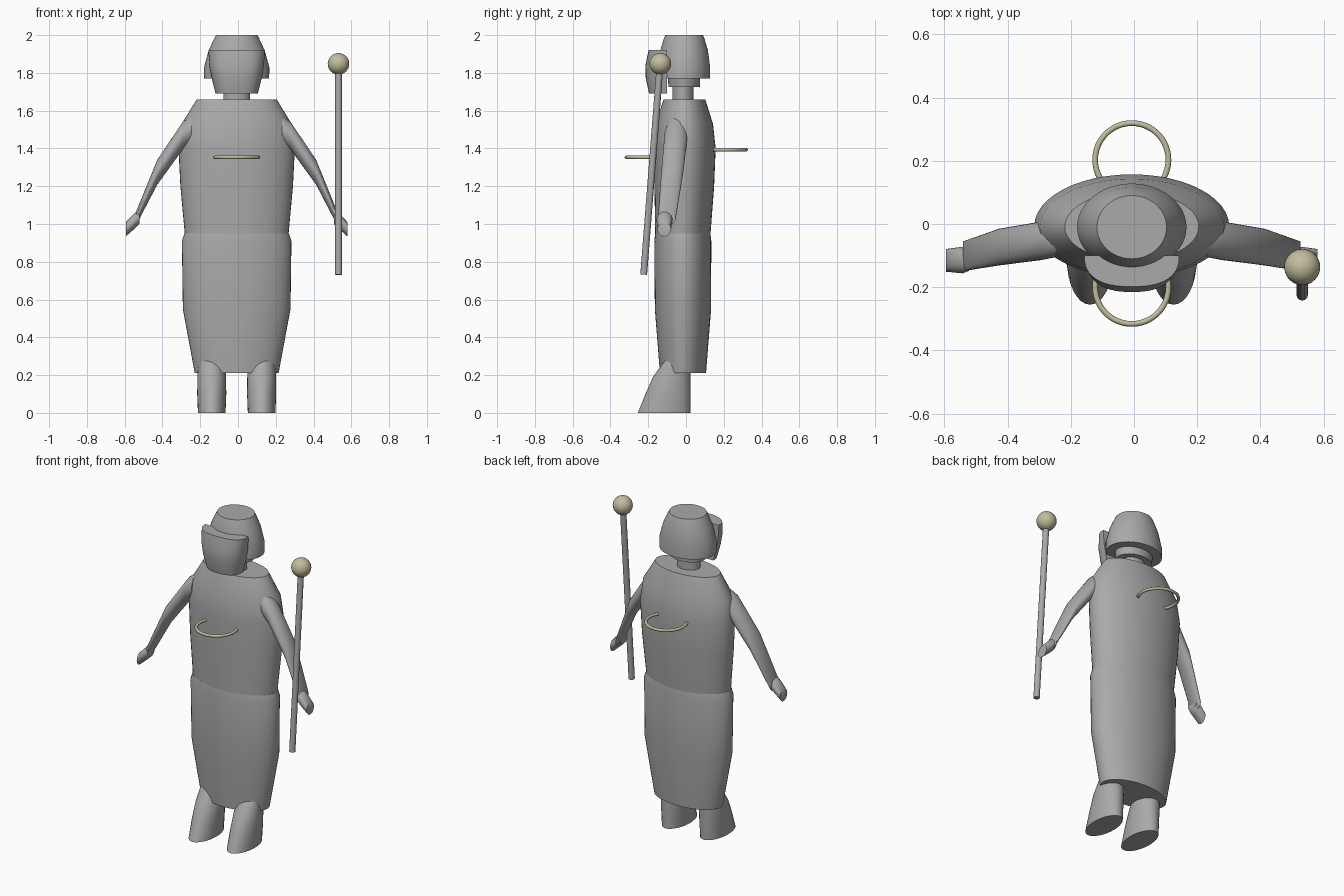
import bpy, bmesh
from math import cos, sin, pi, radians
from mathutils import Vector

if "Cube" in bpy.data.objects:
    bpy.data.objects.remove(bpy.data.objects["Cube"])

MID = -0.007  # x of the body's mirror plane


def material(name, rgb):
    mat = bpy.data.materials.new(name)
    mat.use_nodes = True
    mat.diffuse_color = (*rgb, 1)
    mat.node_tree.nodes["Principled BSDF"].inputs["Base Color"].default_value = (*rgb, 1)
    return mat


grey = material("grey", (0.4, 0.4, 0.4))
gold = material("pale gold", (0.54, 0.51, 0.34))


def finish(obj, name, mat, angle=35):
    obj.name = name
    obj.data.materials.append(mat)
    bpy.ops.object.select_all(action="DESELECT")
    obj.select_set(True)
    bpy.context.view_layer.objects.active = obj
    bpy.ops.object.shade_smooth_by_angle(angle=radians(angle))
    return obj


def loft(name, rings, mat=grey, angle=35):
    """Capped skin over a list of point rings."""
    bm = bmesh.new()
    rows = [[bm.verts.new(p) for p in ring] for ring in rings]
    n = len(rows[0])
    for a, b in zip(rows, rows[1:]):
        for i in range(n):
            j = (i + 1) % n
            bm.faces.new((a[i], a[j], b[j], b[i]))
    bm.faces.new(rows[0])
    bm.faces.new(rows[-1])
    bmesh.ops.recalc_face_normals(bm, faces=bm.faces)
    mesh = bpy.data.meshes.new(name)
    bm.to_mesh(mesh)
    bm.free()
    obj = bpy.data.objects.new(name, mesh)
    bpy.context.collection.objects.link(obj)
    return finish(obj, name, mat, angle)


def turns(n):
    return [2 * pi * i / n for i in range(n)]


def flat_ring(z, rx, ry, y, x=MID, n=48):
    """Horizontal ellipse."""
    return [(x + rx * cos(t), y + ry * sin(t), z) for t in turns(n)]


def side_ring(x, y, z, ry, rz, side, n=28):
    """Upright ellipse facing sideways, for arms and hands."""
    return [(MID + side * x, y + ry * cos(t), z + rz * sin(t)) for t in turns(n)]


# Robe
loft("robe_skirt", [flat_ring(*s) for s in (
    (0.21, 0.222, 0.122, -0.016), (0.55, 0.285, 0.149, -0.016),
    (0.91, 0.29, 0.151, -0.017), (0.95, 0.276, 0.146, -0.017))])
loft("robe_top", [flat_ring(*s) for s in (
    (0.94, 0.274, 0.146, -0.017), (1.2, 0.298, 0.158, -0.009), (1.4, 0.308, 0.163, -0.006),
    (1.53, 0.291, 0.153, -0.01), (1.66, 0.212, 0.11, -0.008))])

# Neck and helmet
loft("neck", [flat_ring(1.64, 0.071, 0.056, -0.016), flat_ring(1.73, 0.071, 0.056, -0.016)])
loft("collar", [flat_ring(1.725, 0.11, 0.083, -0.01), flat_ring(1.78, 0.12, 0.086, -0.01)])
loft("helmet", [flat_ring(*s) for s in (
    (1.77, 0.172, 0.138, -0.01), (1.83, 0.173, 0.138, -0.01),
    (1.92, 0.148, 0.126, -0.01), (1.98, 0.12, 0.108, -0.01), (2.0, 0.11, 0.1, -0.01))])


def visor_ring(z, rx, ry):
    """Half of a squared-off ellipse, bulging forward."""
    arc = [pi * i / 24 for i in range(25)]
    return [(MID + rx * (1 if cos(t) > 0 else -1) * abs(cos(t)) ** 0.8,
             -0.1 - ry * abs(sin(t)) ** 0.8, z) for t in arc]


# Face mask on the front of the helmet
loft("face_mask", [visor_ring(*s) for s in (
    (1.69, 0.112, 0.095), (1.77, 0.132, 0.113), (1.84, 0.145, 0.115), (1.92, 0.15, 0.098))])

# Limbs, mirrored left and right
for side, label in ((1, "left"), (-1, "right")):
    loft(label + "_arm", [side_ring(*s, side) for s in (
        (0.24, -0.045, 1.5, 0.06, 0.07), (0.285, -0.053, 1.468, 0.061, 0.073),
        (0.42, -0.073, 1.275, 0.058, 0.066), (0.533, -0.102, 1.028, 0.047, 0.036))], angle=50)
    loft(label + "_hand", [side_ring(*s, side) for s in (
        (0.515, -0.112, 1.035, 0.036, 0.035), (0.535, -0.114, 1.022, 0.042, 0.042),
        (0.587, -0.115, 0.972, 0.036, 0.038))], angle=50)
    foot_x = MID + side * 0.132
    loft(label + "_foot", [flat_ring(*s, foot_x, 32) for s in (
        (0, 0.073, 0.14, -0.115), (0.1, 0.077, 0.12, -0.095),
        (0.19, 0.076, 0.1, -0.075), (0.28, 0.07, 0.068, -0.043))], angle=50)

# Rings sunk into chest and back
for name, y, z in (("chest_ring", -0.2, 1.353), ("back_ring", 0.203, 1.393)):
    bpy.ops.mesh.primitive_torus_add(location=(MID, y, z), major_radius=0.116, minor_radius=0.009,
                                     major_segments=48, minor_segments=12)
    finish(bpy.context.object, name, gold, 60)

# Staff, leaning slightly, with a ball on top
top, bottom = Vector((0.532, -0.139, 1.82)), Vector((0.532, -0.224, 0.732))
bpy.ops.mesh.primitive_cylinder_add(vertices=16, radius=0.018, depth=(top - bottom).length,
                                    location=(top + bottom) / 2)
bpy.context.object.rotation_euler = (top - bottom).to_track_quat("Z", "Y").to_euler()
finish(bpy.context.object, "staff_rod", grey)
bpy.ops.mesh.primitive_uv_sphere_add(segments=32, ring_count=16, radius=0.057,
                                     location=(0.532, -0.136, 1.848))
finish(bpy.context.object, "staff_ball", gold)
